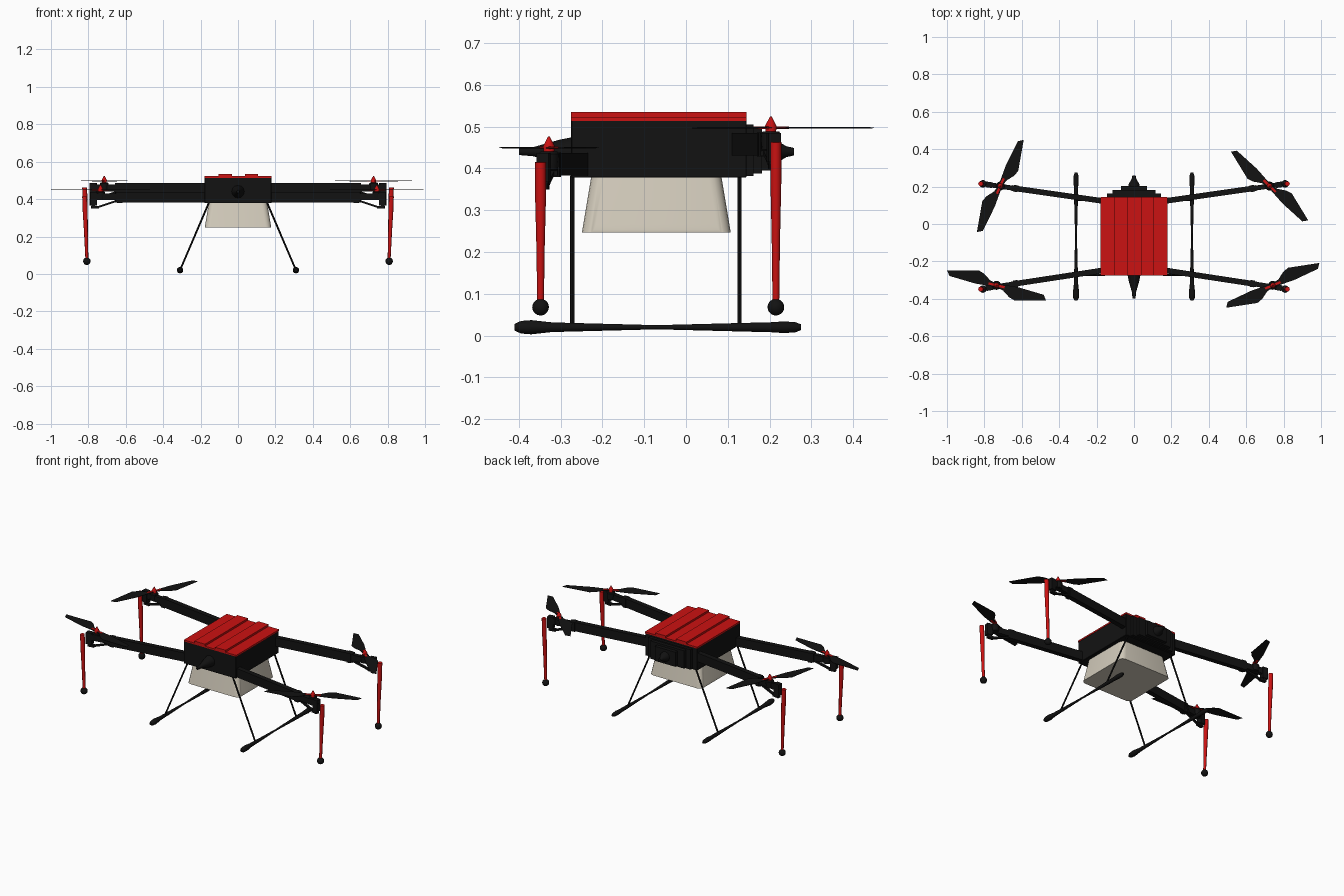
import bpy, bmesh
from math import atan2, cos, sin
from mathutils import Vector, Matrix

if "Cube" in bpy.data.objects:
    bpy.data.objects.remove(bpy.data.objects["Cube"])


def material(name, rgb):
    m = bpy.data.materials.new(name)
    m.diffuse_color = (*rgb, 1)
    m.use_nodes = True
    m.node_tree.nodes["Principled BSDF"].inputs["Base Color"].default_value = m.diffuse_color
    return m


BLACK = material("black", (0.006, 0.006, 0.006))
RED = material("red", (0.6, 0.006, 0.006))
BEIGE = material("beige", (0.65, 0.6, 0.5))


def finish(name, bm, mat, smooth=False):
    bmesh.ops.recalc_face_normals(bm, faces=bm.faces)
    me = bpy.data.meshes.new(name)
    bm.to_mesh(me)
    bm.free()
    ob = bpy.data.objects.new(name, me)
    bpy.context.collection.objects.link(ob)
    me.materials.append(mat)
    if smooth:
        bpy.ops.object.select_all(action='DESELECT')
        ob.select_set(True)
        bpy.context.view_layer.objects.active = ob
        bpy.ops.object.shade_smooth_by_angle(angle=0.7)
    return ob


def box(name, lo, hi, mat, bevel=0):
    bm = bmesh.new()
    bmesh.ops.create_cube(bm, size=1)
    lo, hi = Vector(lo), Vector(hi)
    for v in bm.verts:
        v.co = Vector([(a + b) / 2 + c * (b - a) for a, b, c in zip(lo, hi, v.co)])
    if bevel:
        bmesh.ops.bevel(bm, geom=bm.edges[:], offset=bevel, segments=1, affect='EDGES')
    return finish(name, bm, mat)


def beam(name, p, q, w, h, mat):
    """Box running from p to q, w wide and h tall."""
    p, q = Vector(p), Vector(q)
    d = (q - p).normalized()
    side = d.cross(Vector((0, 0, 1))).normalized()
    up = side.cross(d)
    bm = bmesh.new()
    bmesh.ops.create_cube(bm, size=1)
    for v in bm.verts:
        c = v.co.copy()
        v.co = p.lerp(q, c.x + 0.5) + side * c.y * w + up * c.z * h
    return finish(name, bm, mat)


def lathe(name, p, axis, rings, mat, n=16):
    """Turned shape: rings are (distance along axis, radius)."""
    rot = Vector((0, 0, 1)).rotation_difference(Vector(axis)).to_matrix()
    bm = bmesh.new()
    loops = []
    for t, r in rings:
        loops.append([bm.verts.new(Vector(p) + rot @ Vector(
            (r * cos(6.28319 * i / n), r * sin(6.28319 * i / n), t))) for i in range(n)])
    for a, b in zip(loops, loops[1:]):
        for i in range(n):
            bm.faces.new((a[i], a[(i + 1) % n], b[(i + 1) % n], b[i]))
    bm.faces.new(loops[0])
    bm.faces.new(loops[-1])
    return finish(name, bm, mat, True)


def ball(name, c, r, mat):
    bm = bmesh.new()
    bmesh.ops.create_uvsphere(bm, u_segments=16, v_segments=10, radius=r,
                              matrix=Matrix.Translation(c))
    return finish(name, bm, mat, True)


def propeller(name, c, tip, side):
    """Two tapered blades, bulging to one side, pointing at tip."""
    prof = [(0, 0.01), (0.04, 0.018), (0.08, 0.045), (0.112, 0.055), (0.276, 0.014),
            (0.257, -0.012), (0.114, -0.018), (0, -0.01)]
    ang = atan2(tip[1] - c[1], tip[0] - c[0])
    bm = bmesh.new()
    for s in (1, -1):
        lay = []
        for z in (-0.001, 0.001):
            lay.append([bm.verts.new(Vector(c) + Matrix.Rotation(ang, 3, 'Z') @ Vector(
                (s * u, s * side * v, z + v * 0.03))) for u, v in prof])
        bm.faces.new(lay[0])
        bm.faces.new(lay[1])
        for i in range(len(prof)):
            j = (i + 1) % len(prof)
            bm.faces.new((lay[0][i], lay[0][j], lay[1][j], lay[1][i]))
    finish(name, bm, BLACK)
    d = Vector((cos(ang), sin(ang), 0)) * 0.045
    beam(name + "_clamp", Vector(c) - d, Vector(c) + d, 0.012, 0.006, RED)


# Body shell and ribbed lid
box("body", (-0.178, -0.275, 0.378), (0.178, 0.145, 0.516), BLACK, 0.002)
edges = (-0.178, -0.105, -0.033, 0.037, 0.108, 0.18)
for i in range(5):
    top = 0.535 if i % 2 else 0.523
    box(f"lid_strip_{i}", (edges[i], -0.275, 0.514), (edges[i + 1], 0.145, top), RED)

# Stepped rear housing, nose and tail nozzles
for i, (w, y, z0, z1) in enumerate([(0.145, 0.162, 0.382, 0.505),
                                    (0.115, 0.182, 0.388, 0.498),
                                    (0.07, 0.203, 0.395, 0.485)]):
    box(f"rear_housing_{i}", (-w, 0.13, z0), (w, y, z1), BLACK)
lathe("tail_nozzle", (0, 0.19, 0.44), (0, 1, 0),
      [(0, 0.032), (0.025, 0.028), (0.05, 0.013), (0.068, 0.009)], BLACK, 12)
lathe("nose_nozzle", (0, -0.265, 0.44), (0, -1, 0),
      [(0, 0.036), (0.04, 0.028), (0.1, 0.011), (0.134, 0.008)], BLACK, 12)

# Flared tank with rounded corners
bm = bmesh.new()
bmesh.ops.create_cube(bm, size=1)
for v in bm.verts:
    low = v.co.z < 0
    sx, sy = (0.178, 0.178) if low else (0.155, 0.155)
    v.co = Vector((sx if v.co.x > 0 else -sx, -0.071 + (sy if v.co.y > 0 else -sy),
                   0.247 if low else 0.385))
up = [e for e in bm.edges if abs(e.verts[0].co.z - e.verts[1].co.z) > 0.1]
bmesh.ops.bevel(bm, geom=up, offset=0.03, segments=4, profile=0.5, affect='EDGES')
sides = [e for e in bm.edges if all(v.co.z < 0.25 and abs(v.co.x) > 0.177 for v in e.verts)]
bmesh.ops.bevel(bm, geom=sides, offset=0.02, segments=4, profile=0.5, affect='EDGES')
finish("tank", bm, BEIGE, True)

# Landing gear: skids with padded ends and slanted struts
for s, tag in ((-1, "left"), (1, "right")):
    lathe(f"{tag}_skid", (s * 0.31, -0.41, 0.02), (0, 1, 0),
          [(0, 0.008), (0.015, 0.015), (0.04, 0.017), (0.085, 0.012), (0.11, 0.011),
           (0.34, 0.005), (0.575, 0.011), (0.6, 0.011), (0.645, 0.014),
           (0.672, 0.012), (0.685, 0.007)], BLACK, 12)
    for y in (-0.272, 0.128):
        d = Vector((s * 0.155, 0, 0.362))
        L = d.length
        lathe(f"{tag}_strut", (s * 0.31, y, 0.02), (-d.x, 0, d.z),
              [(0, 0.005), (L, 0.005)], BLACK, 8)

# Four arms: start, end, arm top, motor point, leg point, blade tip
corners = [
    ("rear_left", -1, 0.125, 0.212, 0.485, (-0.715, 0.203), 0.215, (-0.605, 0.45)),
    ("rear_right", 1, 0.125, 0.212, 0.485, (0.725, 0.203), 0.215, (0.53, 0.395)),
    ("front_left", -1, -0.25, -0.343, 0.437, (-0.735, -0.328), -0.348, (-1.0, -0.262)),
    ("front_right", 1, -0.25, -0.343, 0.437, (0.742, -0.328), -0.348, (0.985, -0.226)),
]
for tag, s, y0, y1, z, m, ly, tip in corners:
    def at(x, dz):
        return Vector((s * x, y0 + (y1 - y0) * (x - 0.18) / 0.61, z + dz))
    beam(f"{tag}_arm", at(0.14, -0.027), at(0.655, -0.027), 0.03, 0.054, BLACK)
    beam(f"{tag}_arm_collar", at(0.62, -0.028), at(0.645, -0.028), 0.036, 0.058, BLACK)
    beam(f"{tag}_motor_mount", at(0.65, -0.025), at(0.79, -0.025), 0.026, 0.036, BLACK)
    beam(f"{tag}_end_block", at(0.757, -0.035), at(0.792, -0.035), 0.03, 0.07, BLACK)
    beam(f"{tag}_brace", at(0.645, -0.045), at(0.75, -0.08), 0.014, 0.01, BLACK)
    beam(f"{tag}_brace_end", at(0.745, -0.08), at(0.785, -0.08), 0.02, 0.014, BLACK)
    beam(f"{tag}_brace_post", at(0.772, -0.085), at(0.786, -0.02), 0.024, 0.014, BLACK)

    # Motor, spinner and propeller
    lathe(f"{tag}_motor", (*m, z - 0.04), (0, 0, 1),
          [(0, 0.022), (0.038, 0.024), (0.043, 0.02)], BLACK)
    lathe(f"{tag}_spinner", (*m, z - 0.002), (0, 0, 1),
          [(0, 0.012), (0.018, 0.014), (0.028, 0.009), (0.041, 0.002)], RED)
    propeller(f"{tag}_propeller", (*m, z + 0.012), tip, s)

    # Leg and ball foot
    ztop = z - 0.022
    h = ztop - 0.08
    lathe(f"{tag}_leg", (s * 0.808, ly, 0.08), (s * 0.012, 0, h),
          [(0, 0.008), (h * 0.4, 0.010), (h * 0.75, 0.013), (h, 0.013)], RED, 12)
    ball(f"{tag}_foot", (s * 0.808, ly, 0.068), 0.02, BLACK)
